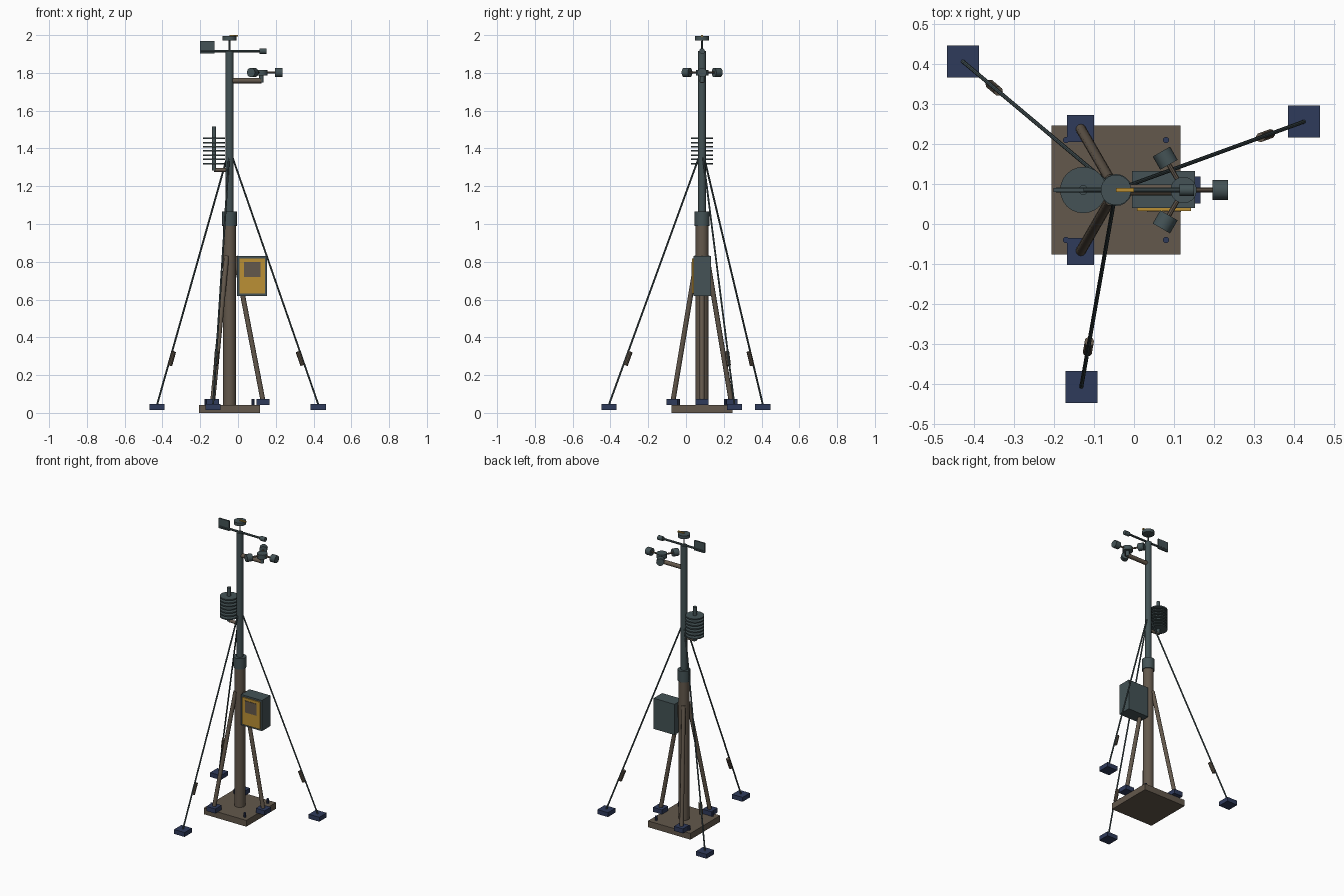
import bpy, math
from mathutils import Vector

if "Cube" in bpy.data.objects:
    bpy.data.objects.remove(bpy.data.objects["Cube"])

MX, MY = -0.045, 0.085          # mast axis


def material(name, rgb):
    m = bpy.data.materials.new(name)
    m.diffuse_color = (*rgb, 1)
    m.use_nodes = True
    m.node_tree.nodes["Principled BSDF"].inputs["Base Color"].default_value = m.diffuse_color
    return m


BROWN = material("warm grey metal", (0.125, 0.098, 0.072))
TEAL = material("slate teal", (0.058, 0.086, 0.092))
NAVY = material("navy", (0.028, 0.043, 0.105))
AMBER = material("amber", (0.50, 0.28, 0.036))


def box(name, lo, hi, mat, bevel=0.0):
    lo, hi = Vector(lo), Vector(hi)
    bpy.ops.mesh.primitive_cube_add(size=1, location=(lo + hi) / 2)
    o = bpy.context.object
    o.name = name
    o.scale = hi - lo
    bpy.ops.object.transform_apply(location=False, rotation=False, scale=True)
    if bevel:
        b = o.modifiers.new("bevel", "BEVEL")
        b.width, b.segments = bevel, 1
    o.data.materials.append(mat)
    return o


def rod(name, a, b, r, mat, r2=None, sides=16):
    """Cylinder or cone from point a to point b."""
    a, b = Vector(a), Vector(b)
    d = b - a
    bpy.ops.mesh.primitive_cone_add(vertices=sides, radius1=r, radius2=r if r2 is None else r2,
                                    depth=d.length, location=(a + b) / 2)
    o = bpy.context.object
    o.name = name
    o.rotation_euler = d.to_track_quat('Z', 'Y').to_euler()
    o.data.materials.append(mat)
    bpy.ops.object.shade_smooth_by_angle(angle=math.radians(35))
    return o


def post(name, z0, z1, r, mat, x=MX, y=MY, sides=20):
    return rod(name, (x, y, z0), (x, y, z1), r, mat, sides=sides)


def polar(deg, r, z, cx=MX):
    t = math.radians(deg)
    return Vector((cx + r * math.cos(t), MY + r * math.sin(t), z))


def pad(name, p, half, z0, z1):
    return box(name, (p.x - half, p.y - half, z0), (p.x + half, p.y + half, z1), NAVY)


# base plate and its bolts
box("base_plate", (MX - 0.161, MY - 0.161, 0), (MX + 0.161, MY + 0.161, 0.043), BROWN)
for sx in (-1, 1):
    for sy in (-1, 1):
        post("base_bolt", 0.04, 0.073, 0.008, NAVY, MX + sx * 0.125, MY + sy * 0.125, 10)

# mast
post("lower_mast", 0.04, 1.0, 0.034, BROWN)
post("mast_collar", 0.99, 1.065, 0.04, TEAL)
post("upper_mast", 1.0, 1.915, 0.021, TEAL)

# struts on the base
for a in (0, 120, 240):
    rod("strut", polar(a, 0.178, 0.06), polar(a, 0.03, 0.83), 0.013, BROWN, sides=12)
    pad("strut_foot", polar(a, 0.178, 0), 0.034, 0.043, 0.074)

# guy wires with tensioners and ground anchors
for a in (20, 140, 260):
    low, high = polar(a, 0.5, 0.045), polar(a, 0.018, 1.35)
    rod("guy_wire", low, high, 0.005, TEAL, sides=8)
    pad("ground_anchor", polar(a, 0.5, 0), 0.04, 0.016, 0.046)
    mid = polar(a, 0.398, 0.288)
    half = (high - low).normalized() * 0.038
    rod("wire_tensioner", mid - half, mid + half, 0.012, BROWN, sides=10)

# instrument cabinet with door panel and display
box("cabinet", (-0.005, 0.04, 0.62), (0.153, 0.132, 0.83), TEAL)
box("cabinet_door", (0.007, 0.033, 0.632), (0.143, 0.042, 0.818), AMBER)
box("display", (0.033, 0.030, 0.72), (0.118, 0.036, 0.80), BROWN)

# louvred sensor shield
SX = -0.127
rod("shield_bracket", (MX, MY, 1.286), (SX, MY, 1.286), 0.010, BROWN, sides=12)
post("shield_post", 1.283, 1.515, 0.012, TEAL, SX, sides=14)
for i in range(7):
    z = 1.320 + i * 0.0222
    post("shield_plate", z - 0.004, z + 0.004, 0.058, TEAL, SX, sides=24)

# cup wind gauge
AX = 0.124
rod("gauge_arm", (MX, MY, 1.759), (AX, MY, 1.759), 0.014, BROWN, sides=12)
post("gauge_stem", 1.75, 1.79, 0.012, TEAL, AX, sides=12)
post("gauge_hub", 1.786, 1.816, 0.033, TEAL, AX)
for a in (0, 120, 240):
    rod("cup_spoke", polar(a, 0.02, 1.802, AX), polar(a, 0.08, 1.802, AX), 0.006, BROWN, sides=8)
    rod("cup", polar(a, 0.073, 1.802, AX), polar(a, 0.111, 1.802, AX), 0.025, TEAL, sides=12)

# wind vane
rod("vane_arm", (-0.195, MY, 1.915), (0.13, MY, 1.915), 0.007, TEAL, sides=10)
box("vane_tail", (-0.202, MY - 0.005, 1.902), (-0.125, MY + 0.005, 1.970), TEAL)
rod("vane_weight", (0.114, MY, 1.915), (0.15, MY, 1.915), 0.015, TEAL, sides=12)

# top sensor disc with pointer
post("disc_stem", 1.91, 1.98, 0.004, TEAL, sides=8)
post("sensor_disc", 1.972, 1.994, 0.038, TEAL, sides=24)
box("disc_pointer", (MX, MY - 0.005, 1.992), (0.0, MY + 0.005, 2.0), AMBER)
